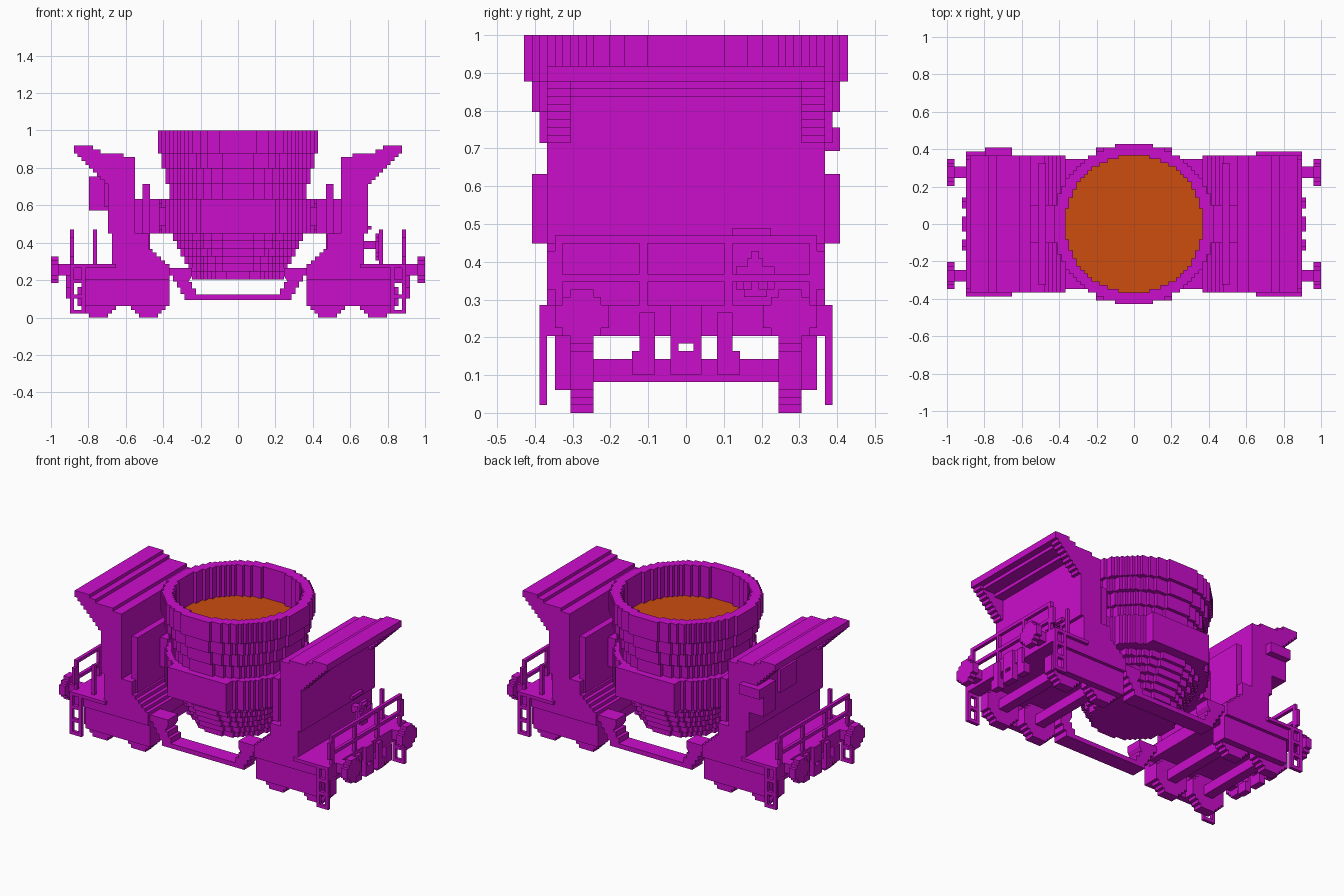
import bpy, bmesh, math

if "Cube" in bpy.data.objects:
    bpy.data.objects.remove(bpy.data.objects["Cube"])

U = 1 / 49  # one block of the stepped style


def make_material(name, colour):
    mat = bpy.data.materials.new(name)
    mat.use_nodes = True
    mat.diffuse_color = colour
    mat.node_tree.nodes["Principled BSDF"].inputs["Base Color"].default_value = colour
    return mat


PAINT = make_material("magenta paint", (0.6, 0.004, 0.6, 1))
MOLTEN = make_material("molten orange", (0.61, 0.075, 0.005, 1))


def finish(name, bm, mat=PAINT):
    bmesh.ops.recalc_face_normals(bm, faces=bm.faces)
    mesh = bpy.data.meshes.new(name)
    bm.to_mesh(mesh)
    bm.free()
    mesh.materials.append(mat)
    obj = bpy.data.objects.new(name, mesh)
    bpy.context.scene.collection.objects.link(obj)
    return obj


def boxes(name, spans, sx=1, sy=1):
    """Join blocks given as (x0, x1, y0, y1, z0, z1), optionally mirrored."""
    bm = bmesh.new()
    for x0, x1, y0, y1, z0, z1 in spans:
        cube = bmesh.ops.create_cube(bm, size=1)["verts"]
        for v in cube:
            v.co.x = sx * U * (x1 if v.co.x > 0 else x0)
            v.co.y = sy * U * (y1 if v.co.y > 0 else y0)
            v.co.z = U * (z1 if v.co.z > 0 else z0)
    return finish(name, bm)


def prism(name, outline, y0, y1, sx=1):
    """Extrude an (x, z) outline along y."""
    bm = bmesh.new()
    face = bm.faces.new([bm.verts.new((sx * x * U, y0 * U, z * U)) for x, z in outline])
    out = bmesh.ops.extrude_face_region(bm, geom=[face])["geom"]
    for v in out:
        if isinstance(v, bmesh.types.BMVert):
            v.co.y = y1 * U
    return finish(name, bm)


def round_outline(r):
    """Stepped circle outline."""
    part, side = r % 1, []
    for i in range(int(2 * r)):
        low = i - r
        w = round(math.sqrt(r * r - (low + 0.5) ** 2) - part) + part
        for p in ((w, low), (w, low + 1)):
            if not side or side[-1] != p:
                side.append(p)
    return side + [(-a, b) for a, b in reversed(side)]


def disc(name, r, lo, hi, axis="z", centre=(0, 0), hole=0, mat=PAINT):
    """Stepped cylinder or ring; centre is in the two other axes."""
    bm = bmesh.new()

    def place(a, b, h):
        a, b = a + centre[0], b + centre[1]
        co = {"z": (a, b, h), "x": (h, a, b), "y": (a, h, b)}[axis]
        return bm.verts.new([c * U for c in co])

    rims = ([], [])
    for radius in [r, hole] if hole else [r]:
        pts = round_outline(radius)
        rings = [[place(a, b, h) for a, b in pts] for h in (lo, hi)]
        for i in range(len(pts)):
            bm.faces.new((rings[0][i - 1], rings[0][i], rings[1][i], rings[1][i - 1]))
        for rim, ring in zip(rims, rings):
            rim.append(ring)
    for rim in rims:
        if hole:
            edges = [bm.edges.get((ring[i - 1], ring[i])) for ring in rim for i in range(len(ring))]
            bmesh.ops.triangle_fill(bm, edges=edges, use_beauty=True)
        else:
            bm.faces.new(rim[0])
    return finish(name, bm, mat)


def stairs(start, end, count):
    """Stepped path between two (x, z) points."""
    pts = []
    for i in range(count):
        xs = [start[0] + (end[0] - start[0]) * k / count for k in (i, i + 1)]
        z = start[1] + (end[1] - start[1]) * (i + 1) / count
        pts += [(xs[0], z), (xs[1], z)]
    return pts


# Pot: stepped bowl, walls widening upward, molten filling
for i in range(6):
    disc("pot_bowl", 12 + i, 10 + 2 * i, 12 + 2 * i)
disc("pot_wall", 18, 22, 35)
disc("pot_wall", 19, 35, 39)
disc("pot_upper_wall", 20, 39, 43, hole=18)
disc("pot_rim", 21, 43, 49, hole=18)
disc("molten_filling", 18, 38.5, 39.5, mat=MOLTEN)
disc("pot_support_ring", 20, 22, 31, hole=17)
for s in (1, -1):
    # Frame around the recess on each face of the ring
    boxes("ring_face_plate", [(-10, 10, 18, 20, 22, 25), (-10, 10, 18, 20, 28, 31),
                              (-10, -4, 18, 20, 25, 28), (4, 10, 18, 20, 25, 28)], sy=s)
    # Bow-shaped sill beneath the pot
    half = [(18, 13), (12, 13), (12, 11)] + stairs((13, 11), (10, 6), 3)
    low = stairs((13, 3), (18, 11), 5)
    right = list(reversed(half)) + list(reversed(low))
    prism("under_sill", right + [(-x, z) for x, z in reversed(right)], 12 * s, 17 * s)

for s in (1, -1):
    # Upright housing with stepped inner foot
    foot = [(18, 10), (18, 13)] + stairs((18, 13), (23.5, 18), 5)
    prism("housing", foot + [(23.5, 22), (27, 22), (27, 42), (34, 42), (34, 22),
                             (33, 22), (33, 10)], -18, 18, s)
    boxes("inner_shield", [(23, 25, -16, 16, 18, 35)], s)
    disc("trunnion", 4.5, 17 * s, 27 * s, "x", (0, 26.5))
    boxes("trunnion_bearing", [(20.5, 27, -5, 5, 22, 31)], s)

    # Flared roof with end gussets
    boxes("roof", [(30, 37, -18, 18, 41, 43), (36, 39, -18, 18, 42, 44),
                   (38, 41, -18, 18, 42, 45), (41, 43, -18, 18, 43, 45)], s)
    for side in (1, -1):
        gusset = stairs((34, 34), (42, 42), 8)
        prism("roof_gusset", gusset + [(42, 43), (34, 43)], 15 * side, 18 * side, s)

    # Deck and walkway edge
    boxes("deck", [(33, 44, -18, 18, 10, 14)], s)
    for side in (1, -1):
        boxes("walkway_edge", [(32, 44, 18, 19, 13, 14)], s, side)
        boxes("bogie_side_frame", [(18, 40, 15, 17, 3, 10)], s, side)
        # Ladder at each corner
        boxes("ladder", [(43, 44, 18, 19, 1, 13), (40, 41, 18, 19, 1, 13)]
              + [(41, 43, 18, 19, z, z + 1) for z in (1, 5, 9)], s, side)
        boxes("grab_post", [(43, 44, 17, 18, 16, 21)], s, side)
        # Buffers and hoses
        disc("buffer_stem", 1.5, 44 * s, 48 * s, "x", (13.5 * side, 12.5))
        disc("buffer_plate", 3.5, 47 * s, 49 * s, "x", (13.5 * side, 12.5))
        boxes("hose", [(44, 45, 4, 6, 7, 13), (43, 45, 4, 7, 5, 8)], s, side)
        for x in (23.5, 36.5):
            disc("wheel", 5.5, 12 * side, 15 * side, "y", (x * s, 5.5))
    for x in (23.5, 36.5):
        disc("axle", 1.5, -12, 12, "y", (x * s, 5.5))

    # End railing
    boxes("end_railing", [(43, 44, y, y + 1, 14, 22) for y in (-17, -6, 5, 16)]
          + [(43, 44, -17, 17, 22, 23)]
          + [(43, 44, a, a + 10, 17, 18) for a in (-16, -5, 6)], s)
    boxes("deck_pole", [(37, 38, 16, 17, 14, 23)], s, s)
    # Coupler with a slot
    boxes("coupler", [(43, 45, -2, 2, 9, 14), (43, 45, -2, 2, 5, 8),
                      (43, 45, -2, -1, 8, 9), (43, 45, 1, 2, 8, 9)], s)

# Brake handwheel on one end
disc("handwheel", 3.5, 36, 37, "x", (9, 18.5), hole=2.5)
boxes("handwheel_spokes", [(36, 37, 6.5, 11.5, 18, 19), (36, 37, 8.5, 9.5, 16, 21),
                           (33, 37, 8, 10, 18, 20)])
boxes("brake_panel", [(33, 35, 6, 11, 23, 24)])

# Control cabinet on the other end
boxes("control_cabinet", [(34, 39, 12, 18, 28, 37), (34, 37, 12, 18, 37, 39),
                          (32, 39, 18, 20, 34, 37)], -1)
boxes("wall_hatch", [(34, 35, -4, 4, 29, 36)], -1)
